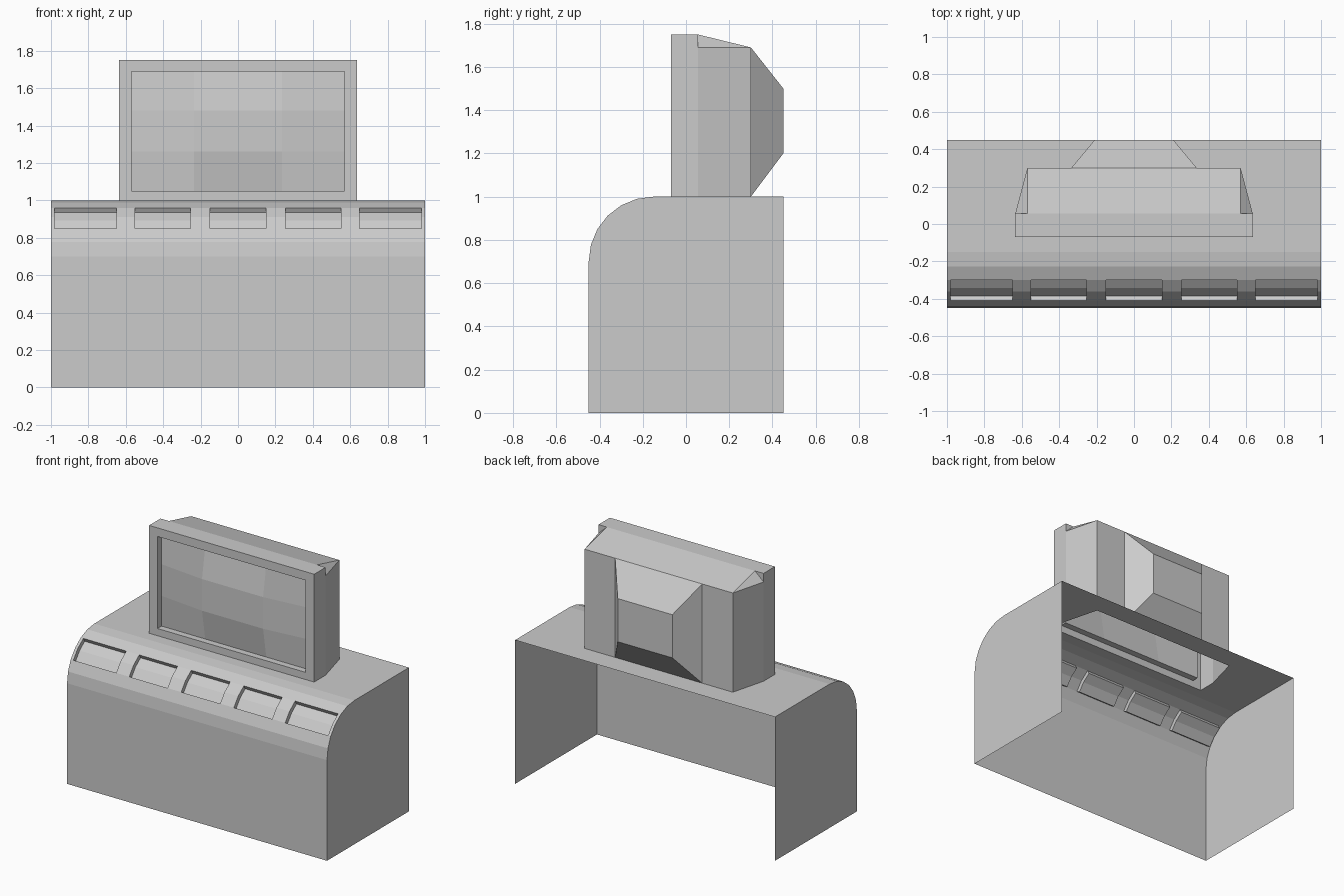
import bpy, bmesh, math

cube = bpy.data.objects.get("Cube")
if cube:
    bpy.data.objects.remove(cube, do_unlink=True)

grey = bpy.data.materials.new("plain_grey")
grey.use_nodes = True
grey.diffuse_color = (0.6, 0.6, 0.6, 1)
grey.node_tree.nodes["Principled BSDF"].inputs["Base Color"].default_value = (0.6, 0.6, 0.6, 1)


def build(name, polys):
    """Join polygons into one flat-shaded sheet object."""
    bm = bmesh.new()
    for poly in polys:
        bm.faces.new([bm.verts.new(p) for p in poly])
    bmesh.ops.remove_doubles(bm, verts=bm.verts, dist=0.0005)
    bmesh.ops.recalc_face_normals(bm, faces=bm.faces)
    mesh = bpy.data.meshes.new(name)
    bm.to_mesh(mesh)
    bm.free()
    mesh.materials.append(grey)
    obj = bpy.data.objects.new(name, mesh)
    bpy.context.collection.objects.link(obj)
    return obj


def mirrored(polys):
    """Polygons plus their copies across x = 0."""
    return polys + [[(-x, y, z) for x, y, z in reversed(p)] for p in polys]


def strip(a, b, x0, x1):
    """Quad between two (y, z) points, spanning x0 to x1."""
    return [(x0, *a), (x1, *a), (x1, *b), (x0, *b)]


def ring(a, b):
    """Quads joining two closed loops of equal length."""
    n = len(a)
    return [[a[i], a[(i + 1) % n], b[(i + 1) % n], b[i]] for i in range(n)]


# Desk profile: straight front, then a quarter round up to the top
def arc(deg, radius=0.3):
    t = math.radians(deg)
    return (-0.15 - radius * math.cos(t), 0.7 + radius * math.sin(t))


BACK, TOP = 0.45, 1.0
angles = range(0, 91, 15)
curve = [(-BACK, 0)] + [arc(a) for a in angles]
side = [(1, y, z) for y, z in curve + [(BACK, TOP), (BACK, 0)]]
desk = mirrored([side])

# Rounded front with five recessed panels between 30 and 60 degrees
panels = [(-0.98, -0.65), (-0.55, -0.255), (-0.15, 0.15), (0.255, 0.55), (0.65, 0.98)]
breaks = [-1] + [x for p in panels for x in p] + [1]
for i, (x0, x1) in enumerate(zip(breaks, breaks[1:])):
    for k, (a, b) in enumerate(zip(curve, curve[1:])):
        if not (i % 2 and k in (3, 4)):
            desk.append(strip(a, b, x0, x1))
for x0, x1 in panels:
    outer = [arc(a) for a in (30, 45, 60)]
    inner = [arc(a, 0.27) for a in (30, 45, 60)]
    desk += [strip(inner[j], inner[j + 1], x0, x1) for j in (0, 1)]
    desk += [strip(outer[j], inner[j], x0, x1) for j in (0, 2)]
    for x in (x0, x1):
        desk += [[(x, *outer[j]), (x, *outer[j + 1]), (x, *inner[j + 1]), (x, *inner[j])]
                 for j in (0, 1)]

# Desk top, open under the monitor
W, N = 0.635, 0.57              # monitor half widths, front and back
F, M, R = -0.07, 0.055, 0.3     # monitor front, slab back, rear wall
desk += [strip((-0.15, TOP), (F, TOP), -1, 1), strip((R, TOP), (BACK, TOP), -1, 1)]
desk += mirrored([[(1, F, TOP), (1, R, TOP), (N, R, TOP), (W, M, TOP), (W, F, TOP)]])
build("desk_shell", desk)

# Monitor casing: slab, tapered body and clipped upper corners
H, L = 1.75, 1.69
casing = mirrored([
    [(W, F, TOP), (W, M, TOP), (W, M, L), (W, M, H), (W, F, H)],
    [(W, M, TOP), (N, R, TOP), (N, R, L), (W, M, L)],
    [(W, M, L), (N, R, L), (N, M, H)],
    [(W, M, L), (N, M, H), (W, M, H)],
])
casing.append([(-W, F, H), (W, F, H), (W, M, H), (N, M, H), (-N, M, H), (-W, M, H)])
casing.append([(-N, M, H), (N, M, H), (N, R, L), (-N, R, L)])


def rect(hx, y, z0, z1):
    return [(-hx, y, z0), (hx, y, z0), (hx, y, z1), (-hx, y, z1)]


# Front frame and the walls of the screen recess
EDGE, S0 = -0.025, 1.05
casing += ring(rect(W, F, TOP, H), rect(N, F, S0, L))
casing += ring(rect(N, F, S0, L), rect(N, EDGE, S0, L))

# Rear wall and tapered tube housing
hump, cap = rect(0.335, R, TOP, L), rect(0.21, BACK, 1.2, 1.5)
casing += mirrored([[(N, R, TOP), (N, R, L), (0.335, R, L), (0.335, R, TOP)]])
casing += ring(hump, cap) + [cap]
build("monitor_casing", casing)

# Gently bulging faceted screen
xs = (-N, -0.235, 0.235, N)
zs = (S0, 1.26, 1.48, L)


def screen_point(i, k):
    bulge = 0.035 if i in (1, 2) and k in (1, 2) else 0
    return (xs[i], EDGE - bulge, zs[k])


build("screen", [[screen_point(i, k), screen_point(i + 1, k),
                  screen_point(i + 1, k + 1), screen_point(i, k + 1)]
                 for i in range(3) for k in range(3)])
